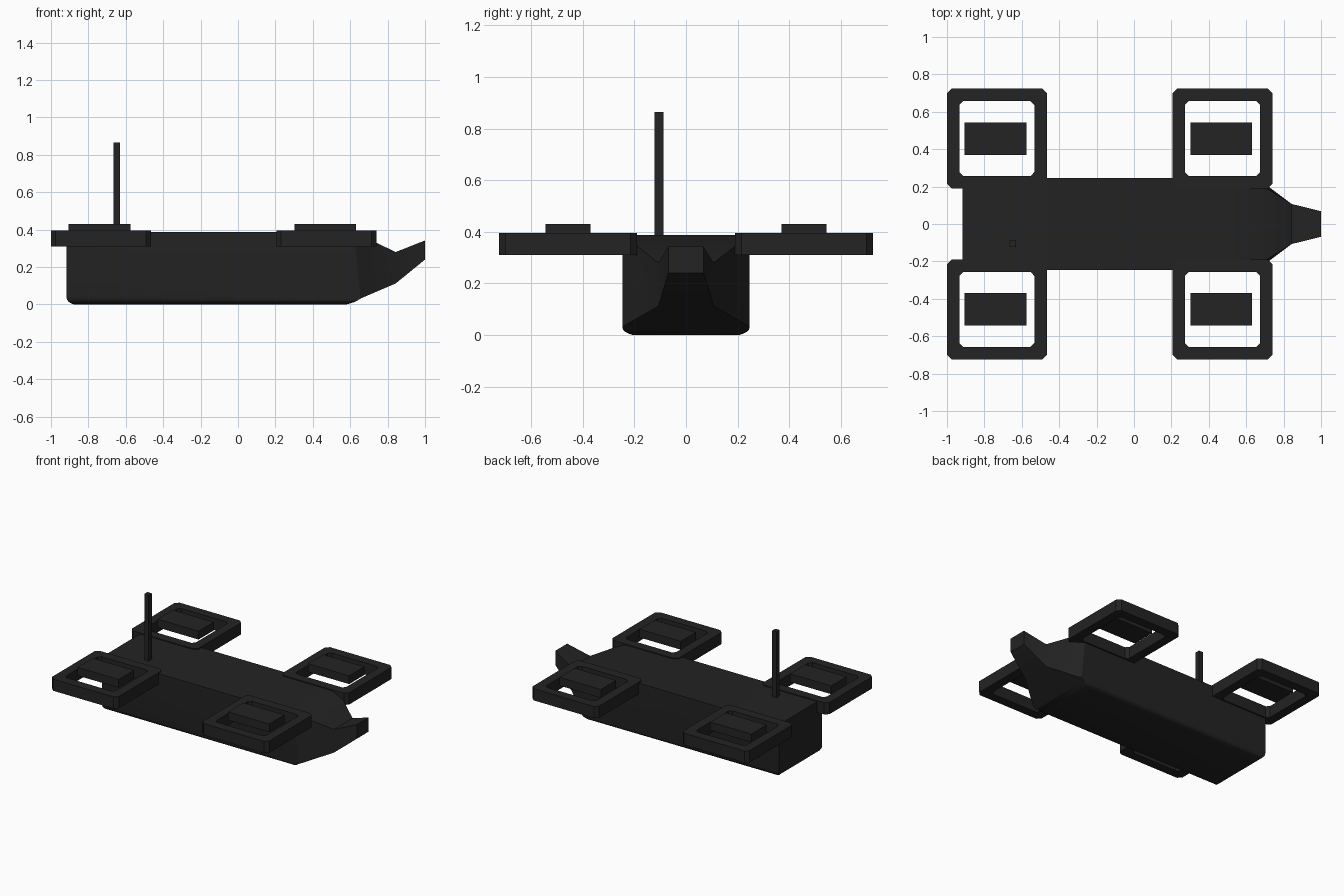
import bpy, bmesh

if "Cube" in bpy.data.objects:
    bpy.data.objects.remove(bpy.data.objects["Cube"])


def finish(name, bm, smooth=False):
    bmesh.ops.recalc_face_normals(bm, faces=bm.faces)
    me = bpy.data.meshes.new(name)
    bm.to_mesh(me)
    bm.free()
    ob = bpy.data.objects.new(name, me)
    bpy.context.collection.objects.link(ob)
    ob.data.materials.append(dark)
    if smooth:
        bpy.ops.object.select_all(action='DESELECT')
        ob.select_set(True)
        bpy.context.view_layer.objects.active = ob
        bpy.ops.object.shade_smooth_by_angle(angle=0.6)
    return ob


def box(name, x0, x1, y0, y1, z0, z1):
    bm = bmesh.new()
    bmesh.ops.create_cube(bm, size=1)
    for v in bm.verts:
        v.co = (x1 if v.co.x > 0 else x0, y1 if v.co.y > 0 else y0,
                z1 if v.co.z > 0 else z0)
    return finish(name, bm)


def chamfered_square(half, cut):
    a, b = half, half - cut
    return [(a, -b), (a, b), (b, a), (-b, a), (-a, b), (-a, -b), (-b, -a), (b, -a)]


def square_ring(name, cx, cy, z0, z1):
    bm = bmesh.new()
    loops = [[bm.verts.new((cx + x, cy + y, z)) for x, y in chamfered_square(h, c)]
             for h, c, z in ((0.267, 0.025, z0), (0.267, 0.025, z1),
                             (0.2, 0.02, z1), (0.2, 0.02, z0))]
    for k in range(4):
        a, b = loops[k], loops[(k + 1) % 4]
        for i in range(8):
            j = (i + 1) % 8
            bm.faces.new((a[i], a[j], b[j], b[i]))
    return finish(name, bm)


dark = bpy.data.materials.new("dark")
dark.diffuse_color = (0.017, 0.017, 0.017, 1)
dark.use_nodes = True
dark.node_tree.nodes["Principled BSDF"].inputs["Base Color"].default_value = dark.diffuse_color

# Hull: lofted sections (x, half width, bottom, top) ending in the upturned snout
bm = bmesh.new()
sections = [(-0.918, 0.247, 0.003, 0.388), (0.62, 0.247, 0.003, 0.388),
            (0.843, 0.107, 0.112, 0.28), (1.0, 0.068, 0.24, 0.342)]
rings = [[bm.verts.new((x, w * s, z)) for s, z in ((-1, b), (1, b), (1, t), (-1, t))]
         for x, w, b, t in sections]
for a, b in zip(rings, rings[1:]):
    for i in range(4):
        j = (i + 1) % 4
        bm.faces.new((a[i], a[j], b[j], b[i]))
bm.faces.new(rings[0])
bm.faces.new(rings[-1])
# rounded lower edges
low = [e for e in bm.edges if all(v.co.z < 0.01 for v in e.verts)]
bmesh.ops.bevel(bm, geom=low, offset=0.04, segments=4, profile=0.5, affect='EDGES')
# close the hull onto the base plane
for v in bm.verts:
    if v.co.z < 0.004:
        v.co.z = 0
finish("hull", bm, True)

# Four rotor guards, each with a floating pad in the middle
for end, cx, px in (("rear", -0.733, -0.74), ("front", 0.473, 0.467)):
    for side, s in (("left", 1), ("right", -1)):
        cy = s * 0.457
        square_ring(f"{end}_{side}_guard", cx, cy, 0.31, 0.395)
        box(f"{end}_{side}_pad", px - 0.165, px + 0.165,
            cy - 0.087, cy + 0.087, 0.37, 0.43)

# Antenna mast
box("antenna", -0.665, -0.63, -0.123, -0.087, 0.36, 0.865)
